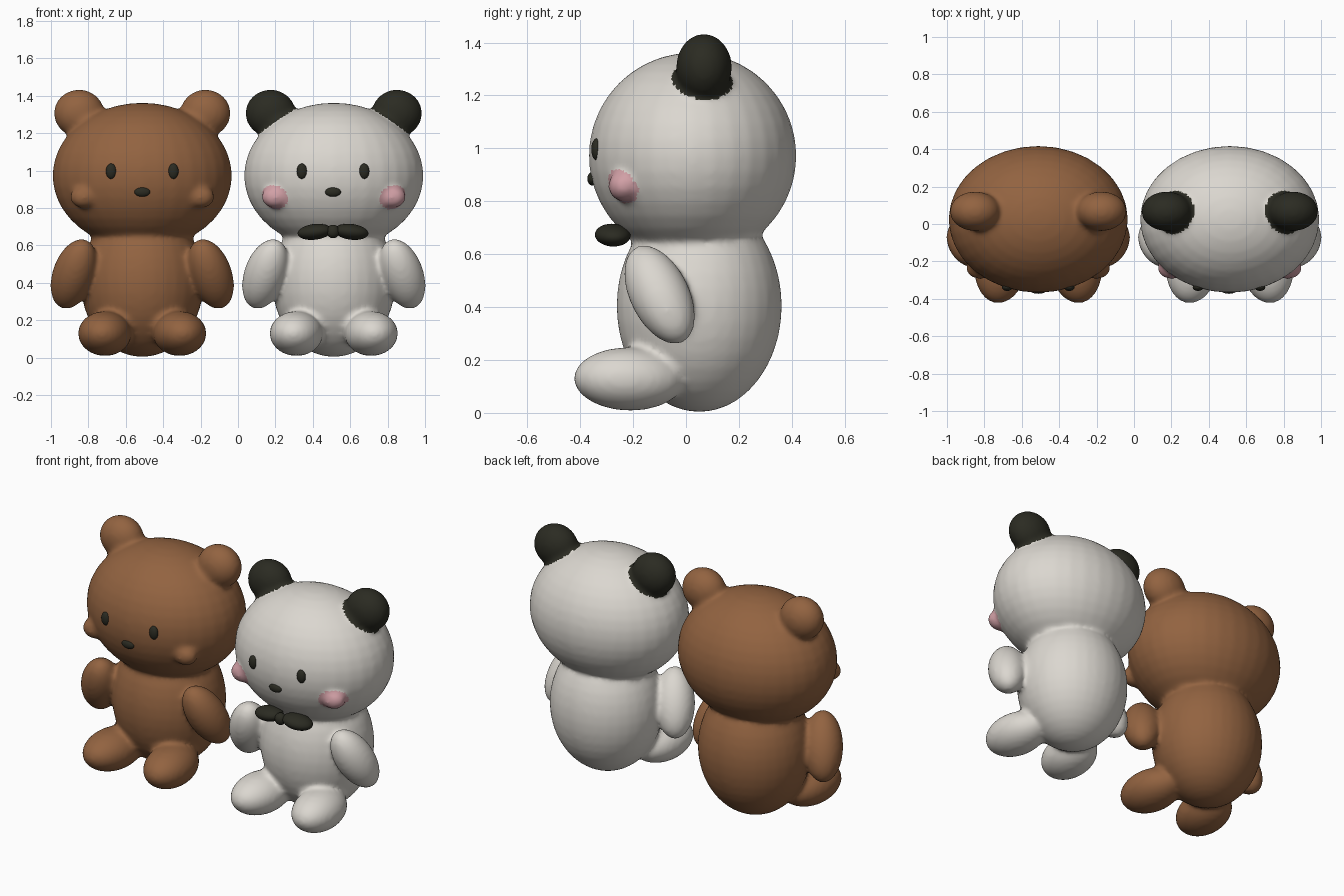
import bpy, bmesh
from mathutils import Matrix, Vector

if "Cube" in bpy.data.objects:
    bpy.data.objects.remove(bpy.data.objects["Cube"])


def material(name, rgb):
    m = bpy.data.materials.new(name)
    m.diffuse_color = (*rgb, 1)
    m.use_nodes = True
    m.node_tree.nodes["Principled BSDF"].inputs["Base Color"].default_value = m.diffuse_color
    return m


BROWN = material("brown fur", (0.29, 0.125, 0.052))
WHITE = material("white fur", (0.71, 0.68, 0.63))
DARK = material("dark fur", (0.024, 0.024, 0.016))
PINK = material("pink blush", (0.64, 0.35, 0.38))


def ellipsoid(bm, centre, radii, axis=(0, 0, 1)):
    """Add an ellipsoid whose local z points along axis."""
    rot = Vector(axis).to_track_quat('Z', 'Y').to_matrix().to_4x4()
    mat = Matrix.Translation(centre) @ rot @ Matrix.Diagonal((*radii, 1))
    bmesh.ops.create_uvsphere(bm, u_segments=32, v_segments=20, radius=1, matrix=mat)


def finish(bm, name, x, mats):
    me = bpy.data.meshes.new(name)
    bm.to_mesh(me)
    bm.free()
    for m in mats:
        me.materials.append(m)
    ob = bpy.data.objects.new(name, me)
    ob.location.x = x
    bpy.context.collection.objects.link(ob)
    for p in me.polygons:
        p.use_smooth = True
    return ob


def inside(p, centre, radii):
    return sum(((a - b) / r) ** 2 for a, b, r in zip(p, centre, radii)) < 1


EAR = (0.338, 0.068, 1.306)
CHEEK = (0.312, -0.235, 0.858)


def bear_body(name, x, mats):
    bm = bmesh.new()
    # head and torso
    ellipsoid(bm, (0, 0.025, 0.972), (0.48, 0.393, 0.39))
    ellipsoid(bm, (0, 0.05, 0.405), (0.33, 0.313, 0.402))
    for s in (-1, 1):
        # ears with a short stalk
        ellipsoid(bm, (s * EAR[0], EAR[1], EAR[2]), (0.135, 0.106, 0.127))
        ellipsoid(bm, (s * 0.285, 0.06, 1.24), (0.11, 0.09, 0.12), (s * 0.6, 0, 0.8))
        # cheeks
        ellipsoid(bm, (s * CHEEK[0], CHEEK[1], CHEEK[2]), (0.075, 0.06, 0.06))
        # arms
        ellipsoid(bm, (s * 0.366, -0.1, 0.447), (0.114, 0.112, 0.208), (s * 0.3, 0.42, -0.86))
        # legs
        ellipsoid(bm, (s * 0.2, -0.215, 0.128), (0.142, 0.12, 0.21), (s * 0.12, -1, 0.02))
    ob = finish(bm, name, x, mats)

    # fuse and soften the joints
    rm = ob.modifiers.new("fuse", 'REMESH')
    rm.mode = 'VOXEL'
    rm.voxel_size = 0.014
    rm.use_smooth_shade = True
    sm = ob.modifiers.new("soften", 'SMOOTH')
    sm.factor = 0.5
    sm.iterations = 10
    dg = bpy.context.evaluated_depsgraph_get()
    me = bpy.data.meshes.new_from_object(ob.evaluated_get(dg))
    ob.modifiers.clear()
    ob.data = me
    me.materials.clear()
    for m in mats:
        me.materials.append(m)

    # ear and cheek colours by region
    for p in me.polygons:
        p.use_smooth = True
        p.material_index = 0
        if len(mats) > 1:
            c = (abs(p.center.x), p.center.y, p.center.z)
            if inside(c, EAR, (0.15, 0.13, 0.135)):
                p.material_index = 1
            elif inside(c, CHEEK, (0.085, 0.09, 0.066)):
                p.material_index = 2


def face_parts(prefix, x):
    # eyes
    for s, side in ((-1, "left"), (1, "right")):
        bm = bmesh.new()
        ellipsoid(bm, (s * 0.166, -0.338, 0.996), (0.028, 0.02, 0.041), (0, 0, 1))
        finish(bm, f"{prefix}_{side}_eye", x, [DARK])
    # nose
    bm = bmesh.new()
    ellipsoid(bm, (0, -0.355, 0.885), (0.042, 0.018, 0.025))
    finish(bm, prefix + "_nose", x, [DARK])


bear_body("brown_bear_body", -0.512, [BROWN])
bear_body("white_bear_body", 0.512, [WHITE, DARK, PINK])
face_parts("brown_bear", -0.512)
face_parts("white_bear", 0.508)

# bow tie: two lobes and a knot
bm = bmesh.new()
for s in (-1, 1):
    ellipsoid(bm, (s * 0.098, -0.277, 0.672), (0.067, 0.042, 0.092), (s, 0.15, -0.12))
ellipsoid(bm, (0, -0.305, 0.674), (0.034, 0.032, 0.036))
finish(bm, "bow_tie", 0.508, [DARK])
